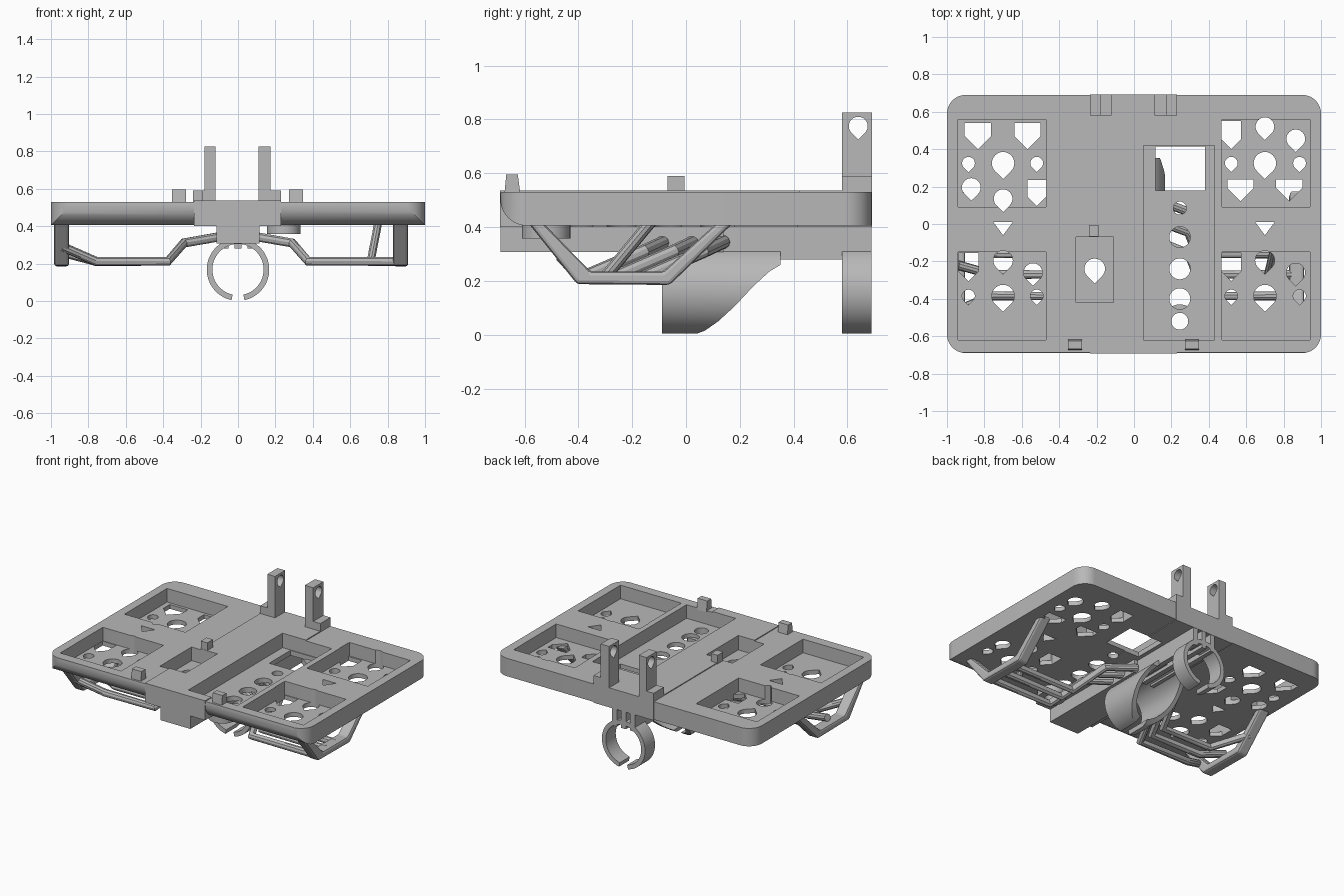
import bpy, bmesh, math
from mathutils import Vector

if "Cube" in bpy.data.objects:
    bpy.data.objects.remove(bpy.data.objects["Cube"], do_unlink=True)

grey = bpy.data.materials.new("matte grey")
grey.use_nodes = True
COLOUR = (0.48, 0.48, 0.48, 1)
grey.diffuse_color = COLOUR
grey.node_tree.nodes["Principled BSDF"].inputs["Base Color"].default_value = COLOUR

AXES = {"x": lambda a, b, t: (t, a, b),
        "y": lambda a, b, t: (a, t, b),
        "z": lambda a, b, t: (a, b, t)}


def prisms(name, shapes):
    """One object from (outline, axis, low, high) extrusions."""
    bm = bmesh.new()
    for outline, axis, lo, hi in shapes:
        low = [bm.verts.new(AXES[axis](a, b, lo)) for a, b in outline]
        high = [bm.verts.new(AXES[axis](a, b, hi)) for a, b in outline]
        bm.faces.new(low)
        bm.faces.new(high)
        for i in range(len(low)):
            j = (i + 1) % len(low)
            bm.faces.new((low[i], low[j], high[j], high[i]))
    bmesh.ops.recalc_face_normals(bm, faces=bm.faces)
    mesh = bpy.data.meshes.new(name)
    bm.to_mesh(mesh)
    bm.free()
    mesh.materials.append(grey)
    obj = bpy.data.objects.new(name, mesh)
    bpy.context.collection.objects.link(obj)
    return obj


def rect(x0, x1, y0, y1):
    return [(x0, y0), (x1, y0), (x1, y1), (x0, y1)]


def arc(x, y, r, start, end, n=16):
    angles = [math.radians(start + (end - start) * i / n) for i in range(n + 1)]
    return [(x + r * math.cos(t), y + r * math.sin(t)) for t in angles]


def circle(x, y, r):
    return arc(x, y, r, 0, 360, 32)[:-1]


def teardrop(x, y, r):
    return arc(x, y, r, -45, 225, 24) + [(x, y - 1.41 * r)]


def house(x, y, w, h):
    """Pentagon pointing to the front."""
    return [(x - w, y + h), (x - w, y - h + w), (x, y - h), (x + w, y - h + w), (x + w, y + h)]


def combine(obj, cutter, operation="DIFFERENCE"):
    mod = obj.modifiers.new("cut", "BOOLEAN")
    mod.object, mod.operation, mod.solver = cutter, operation, "EXACT"
    bpy.ops.object.select_all(action="DESELECT")
    bpy.context.view_layer.objects.active = obj
    obj.select_set(True)
    bpy.ops.object.modifier_apply(modifier=mod.name)
    bpy.data.objects.remove(cutter, do_unlink=True)


def smooth(obj):
    bpy.ops.object.select_all(action="DESELECT")
    bpy.context.view_layer.objects.active = obj
    obj.select_set(True)
    bpy.ops.object.shade_smooth_by_angle(angle=math.radians(30))


# Tray: rounded rectangle whose front lower edge is rolled, with a square centre band
R = 0.1
outline = []
for k, (sx, sy) in enumerate([(1, 1), (-1, 1), (-1, -1), (1, -1)]):
    outline += arc(sx * (1 - R), sy * (0.69 - R), R, k * 90, k * 90 + 90, 10)
tray = prisms("tray", [(outline, "z", 0.405, 0.53)])
side = [(0.8, 0.3), (0.8, 0.6), (-0.68, 0.6), (-0.69, 0.515)] + arc(-0.59, 0.505, 0.1, 180, 270, 10)
side[-1] = (-0.59, 0.402)
side.append((-0.5, 0.3))
combine(tray, prisms("edge_shape", [(side, "x", -2, 2)]), "INTERSECT")
combine(tray, prisms("centre_band", [(rect(-0.235, 0.23, -0.692, 0.692), "z", 0.4, 0.536)]), "UNION")

# Sunken compartments
pockets = [rect(0.05, 0.43, -0.62, 0.42), rect(-0.31, -0.11, -0.42, -0.07)]
for x in (-0.94, 0.47):
    for y in (-0.62, 0.09):
        pockets.append(rect(x, x + 0.47, y, y + 0.47))
combine(tray, prisms("pocket_cutter", [(p, "z", 0.435, 0.7) for p in pockets]))

# Holes through the compartment floors
holes = [rect(0.115, 0.38, 0.18, 0.415), teardrop(-0.21, -0.24, 0.055), circle(0.245, 0.085, 0.035)]
holes += [circle(0.245, y, 0.056) for y in (-0.07, -0.24, -0.40)]
holes.append(circle(0.245, -0.52, 0.045))
for s in (-1, 1):
    holes.append([(s * 0.7 - 0.052, 0.01), (s * 0.7, -0.06), (s * 0.7 + 0.052, 0.01)])
    for y in (0.325, -0.385):
        holes += [teardrop(s * 0.7, y, 0.06), teardrop(s * 0.885, y, 0.034),
                  teardrop(s * 0.52, y, 0.034)]
    holes.append(teardrop(s * 0.7, -0.195, 0.052))
holes += [house(-0.835, 0.47, 0.07, 0.07), house(-0.57, 0.47, 0.07, 0.07),
          house(-0.52, 0.165, 0.05, 0.07), house(0.52, 0.475, 0.053, 0.075),
          house(0.57, 0.18, 0.07, 0.058), house(0.83, 0.18, 0.07, 0.058),
          house(-0.885, -0.23, 0.053, 0.075), house(0.52, -0.23, 0.053, 0.075),
          teardrop(-0.87, 0.195, 0.05), teardrop(-0.7, 0.135, 0.05),
          teardrop(0.7, 0.52, 0.05), teardrop(0.865, 0.455, 0.05),
          teardrop(-0.54, -0.26, 0.05), teardrop(0.865, -0.26, 0.05)]
combine(tray, prisms("hole_cutter", [(h, "z", 0.3, 0.7) for h in holes]))
smooth(tray)

# Rear hinge posts with a pin hole, and their low outer steps
for label, inner, outer, step in (("left", 0.11, 0.175, 0.23), ("right", -0.12, -0.18, -0.235)):
    post = prisms(label + "_hinge_post", [(rect(0.58, 0.692, 0.52, 0.825), "x", *sorted((inner, outer)))])
    hole = teardrop(0.64, 0.775, 0.035)
    combine(post, prisms("pin_cutter", [(hole, "x", -0.4, 0.4)]))
    smooth(post)
    prisms(label + "_post_step", [(rect(0.58, 0.692, 0.52, 0.59), "x", *sorted((outer, step)))])

# Small tapered clips on the front edge and the peg behind the small compartment
for label, x in (("left", 0.31), ("right", -0.315)):
    clip = [(-0.675, 0.52), (-0.615, 0.52), (-0.625, 0.595), (-0.668, 0.595)]
    prisms(label + "_front_clip", [(clip, "x", x - 0.037, x + 0.037)])
prisms("middle_peg", [(rect(-0.24, -0.19, -0.068, -0.005), "z", 0.45, 0.59)])

# Spine below the tray and three ribs carrying the clamps
prisms("spine", [(rect(-0.115, 0.115, -0.69, 0.14), "z", 0.308, 0.42)])
prisms("spine_ribs", [(rect(x - 0.018, x + 0.018, 0.1, 0.69), "z", 0.28, 0.42)
                      for x in (-0.07, 0, 0.07)])

# Split clamp rings; the forward one is swept away to the rear
CZ = 0.168
ring = arc(0, CZ, 0.167, -78, 258, 56) + arc(0, CZ, 0.137, 258, -78, 56)
smooth(prisms("rear_clamp", [(ring, "y", 0.58, 0.69)]))
scoop = prisms("front_clamp", [(ring, "y", -0.09, 0.352)])
sweep = [(0.02, -0.1), (0.03, 0), (0.07, 0.015), (0.12, 0.05), (0.18, 0.105), (0.25, 0.18),
         (0.31, 0.235), (0.36, 0.265), (0.5, 0.27), (0.5, -0.1)]
combine(scoop, prisms("sweep_cutter", [(sweep, "x", -0.4, 0.4)]))
smooth(scoop)

# Round boss under the front hole
boss = prisms("round_boss", [(circle(0.245, -0.52, 0.09), "z", 0.357, 0.41)])
combine(boss, prisms("boss_cutter", [(circle(0.245, -0.52, 0.045), "z", 0.2, 0.6)]))
smooth(boss)

# Flat U-shaped outer handles
handle = [(-0.59, 0.42), (-0.405, 0.188), (-0.06, 0.185), (0.18, 0.42),
          (0.12, 0.42), (-0.085, 0.235), (-0.355, 0.235), (-0.535, 0.42)]
for label, x in (("left", 0.87), ("right", -0.943)):
    bar = prisms(label + "_handle", [(handle, "x", x - 0.04, x + 0.04)])
    bevel = bar.modifiers.new("soft edges", "BEVEL")
    bevel.width, bevel.segments = 0.014, 2


def tube(name, points, radius=0.025):
    curve = bpy.data.curves.new(name, "CURVE")
    curve.dimensions = "3D"
    curve.bevel_depth, curve.bevel_resolution = radius, 3
    curve.use_fill_caps = True
    spline = curve.splines.new("POLY")
    spline.points.add(len(points) - 1)
    for p, co in zip(spline.points, points):
        p.co = Vector(co).to_4d()
    curve.materials.append(grey)
    obj = bpy.data.objects.new(name, curve)
    bpy.context.collection.objects.link(obj)
    bpy.ops.object.select_all(action="DESELECT")
    bpy.context.view_layer.objects.active = obj
    obj.select_set(True)
    bpy.ops.object.convert(target="MESH")
    smooth(bpy.context.view_layer.objects.active)


# Bent tubes running from each handle up to the spine
for i, (far, near) in enumerate([(-0.385, -0.08), (-0.27, 0.03), (-0.16, 0.14)]):
    mid = far + (near - far) * 0.75
    for label, s in (("left", 1), ("right", -1)):
        ends = [(0.87, far, 0.212)] if s > 0 else [(-0.94, -0.46 + 0.24 * i, 0.29 - 0.03 * (i == 1)),
                                                   (-0.76, far, 0.212)]
        path = ends + [(s * 0.375, far, 0.212), (s * 0.29, mid, 0.31), (s * 0.09, near, 0.345)]
        tube(f"{label}_tube_{i + 1}", path)

# Slanted strut beside the left handle
tube("left_strut", [(0.71, -0.3, 0.215), (0.75, -0.13, 0.42)], 0.022)
